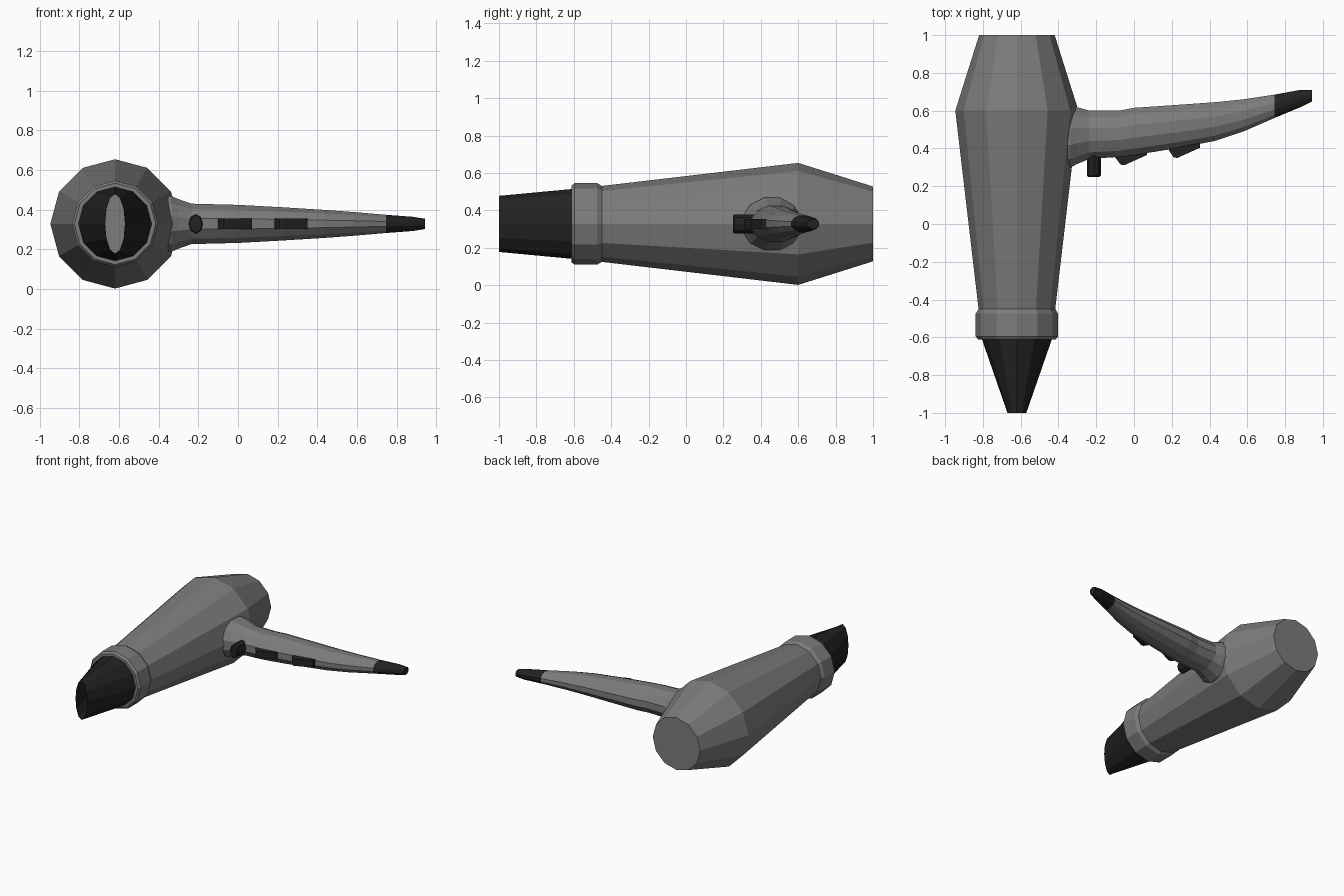
import bpy, bmesh, math

if "Cube" in bpy.data.objects:
    bpy.data.objects.remove(bpy.data.objects["Cube"])

CX, CZ = -0.62, 0.328   # barrel axis
N = 12


def material(name, rgb):
    m = bpy.data.materials.new(name)
    m.diffuse_color = (*rgb, 1)
    m.use_nodes = True
    m.node_tree.nodes["Principled BSDF"].inputs["Base Color"].default_value = m.diffuse_color
    return m


GREY = material("mid grey", (0.2, 0.2, 0.2))
BLACK = material("soft black", (0.016, 0.016, 0.016))


def finish(name, bm, *mats):
    bmesh.ops.recalc_face_normals(bm, faces=bm.faces)
    me = bpy.data.meshes.new(name)
    bm.to_mesh(me)
    bm.free()
    for m in mats:
        me.materials.append(m)
    ob = bpy.data.objects.new(name, me)
    bpy.context.collection.objects.link(ob)
    return ob


def loft(rings, caps=True):
    """Bridge successive rings of points, optionally closing both ends."""
    bm = bmesh.new()
    loops = [[bm.verts.new(p) for p in ring] for ring in rings]
    n = len(loops[0])
    for a, b in zip(loops, loops[1:]):
        for i in range(n):
            j = (i + 1) % n
            bm.faces.new((a[i], a[j], b[j], b[i]))
    if caps:
        bm.faces.new(loops[0])
        bm.faces.new(loops[-1])
    return bm


def ring_y(y, rx, rz, cx=CX, n=N, cz=CZ):
    return [(cx + rx * math.sin(2 * math.pi * i / n), y,
             cz + rz * math.cos(2 * math.pi * i / n)) for i in range(n)]


def ring_x(x, y_low, y_high, rz):
    # half-step turn puts a flat strip along the front of the handle
    k = 1 / math.cos(math.pi / N)
    cy, ry = (y_low + y_high) / 2, (y_high - y_low) / 2
    return [(x, cy + k * ry * math.cos(2 * math.pi * (i + .5) / N),
             CZ + k * rz * math.sin(2 * math.pi * (i + .5) / N)) for i in range(N)]


# Barrel with front collar
barrel = [(1.0, .2), (.6, .326), (-.45, .203), (-.475, .218), (-.595, .218), (-.612, .205)]
finish("barrel", loft([ring_y(y, r, r) for y, r in barrel]), GREY)

# Open nozzle flattening to a slot
finish("nozzle", loft([ring_y(-.605, .187, .187), ring_y(-1, .05, .15)], caps=False), BLACK)

# Curved handle with flared root and dark tip: x, low y, high y, half height
handle = [(-.42, .30, .62, .14), (-.335, .30, .62, .14), (-.30, .318, .618, .125),
          (-.235, .345, .60, .102), (-.08, .355, .60, .098), (.0, .365, .615, .096),
          (.22, .40, .63, .084), (.43, .44, .645, .071), (.58, .49, .66, .06),
          (.745, .562, .685, .046), (.88, .618, .71, .036), (.942, .648, .71, .026)]
bm = loft([ring_x(*h) for h in handle])
for f in bm.faces:
    if f.calc_center_median().x > .745:
        f.material_index = 1
finish("handle", bm, GREY, BLACK)

# Two wedge switches along the front of the handle
for name, pts in {
    "lower_switch": [(-.10, .38), (-.10, .352), (-.07, .314), (-.05, .312), (.07, .366), (.07, .40)],
    "upper_switch": [(.185, .42), (.185, .39), (.21, .352), (.23, .35), (.35, .404), (.35, .44)],
}.items():
    finish(name, loft([[(x, y, CZ + s * .026) for x, y in pts] for s in (-1, 1)]), BLACK)

# Push button near the handle root
finish("push_button", loft([ring_y(y, rx, rz, cx=-.213, n=8)
                            for y, rx, rz in ((.37, .037, .05), (.258, .037, .05), (.25, .031, .043))]), BLACK)
